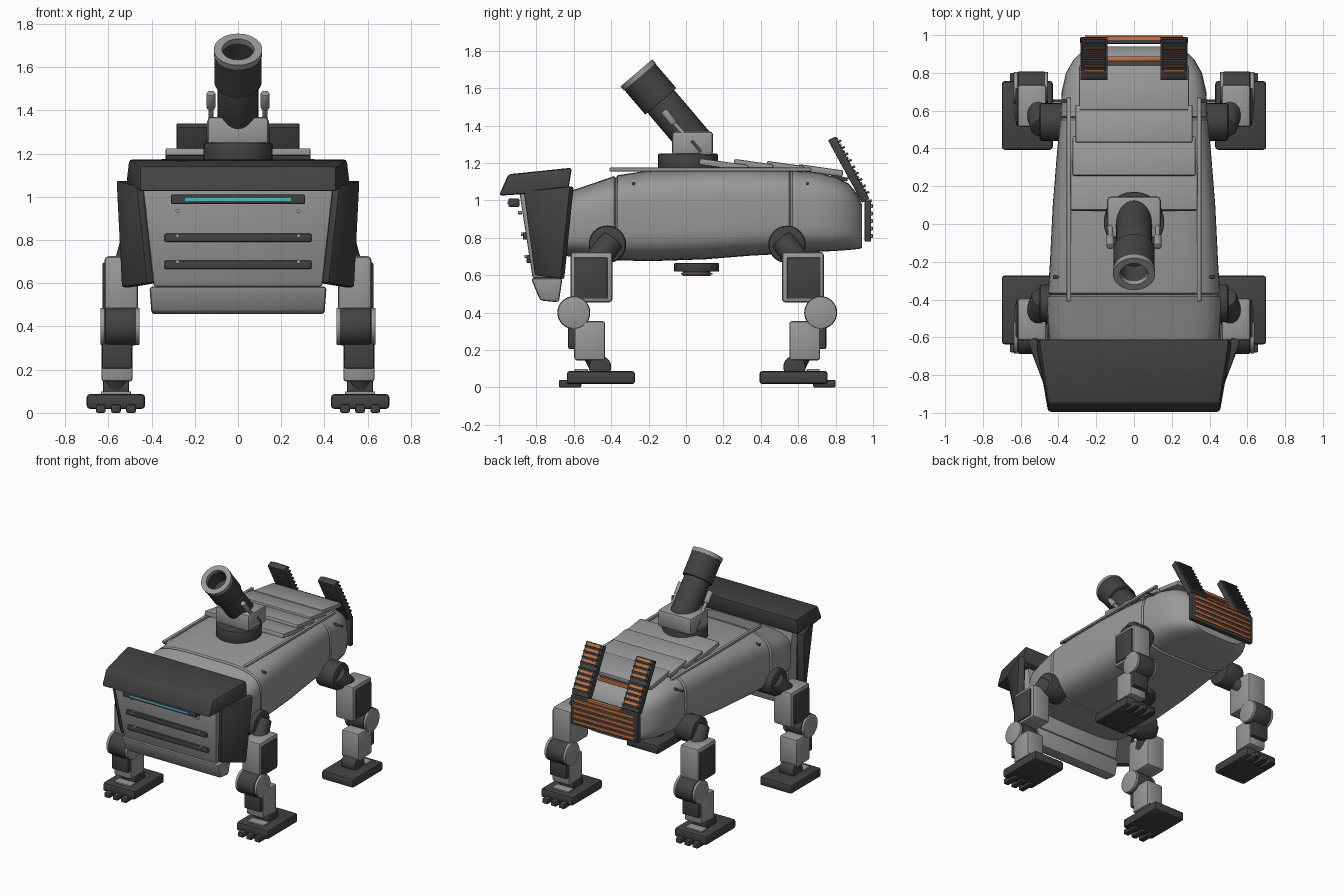
import bpy
import bmesh
from math import cos, sin, pi, copysign
from mathutils import Vector, Matrix

default_cube = bpy.data.objects.get("Cube")
if default_cube:
    bpy.data.objects.remove(default_cube, do_unlink=True)


def material(name, red, green, blue):
    mat = bpy.data.materials.new(name)
    mat.use_nodes = True
    colour = (red, green, blue, 1)
    mat.diffuse_color = colour
    mat.node_tree.nodes["Principled BSDF"].inputs["Base Color"].default_value = colour
    return mat


light = material("light_grey_armour", .32, .32, .32)
dark = material("dark_grey_metal", .055, .055, .055)
orange = material("orange_vent", .62, .17, .05)
cyan = material("cyan_light", .08, .48, .56)


def finish(name, bm, mat, bevel=0, matrix=None):
    """Bevel the sharp edges, smooth the rest and link the object."""
    bmesh.ops.recalc_face_normals(bm, faces=bm.faces)
    if bevel:
        sharp = [e for e in bm.edges if e.is_manifold and e.calc_face_angle(0) > .5]
        bmesh.ops.bevel(bm, geom=sharp, offset=bevel, segments=2, profile=.5,
                        affect='EDGES', clamp_overlap=True)
    if matrix:
        bm.transform(matrix)
    mesh = bpy.data.meshes.new(name)
    for face in bm.faces:
        face.smooth = True
    bm.to_mesh(mesh)
    bm.free()
    mesh.set_sharp_from_angle(angle=.6)
    mesh.materials.append(mat)
    obj = bpy.data.objects.new(name, mesh)
    bpy.context.scene.collection.objects.link(obj)
    return obj


def box(name, centre, size, mat, bevel=.01, tilt=0):
    bm = bmesh.new()
    bmesh.ops.create_cube(bm, size=1)
    bmesh.ops.scale(bm, vec=size, verts=bm.verts)
    return finish(name, bm, mat, bevel, Matrix.Translation(centre) @ Matrix.Rotation(tilt, 4, 'X'))


def hull(name, points, mat, bevel=.01):
    bm = bmesh.new()
    for point in points:
        bm.verts.new(point)
    bmesh.ops.convex_hull(bm, input=bm.verts)
    bmesh.ops.dissolve_limit(bm, angle_limit=.03, verts=bm.verts, edges=bm.edges)
    return finish(name, bm, mat, bevel)


def lathe(name, profile, start, axis, mat, bevel=0, sides=32):
    """Spin (radius, height) points about an axis."""
    bm = bmesh.new()
    verts = [bm.verts.new((r, 0, h)) for r, h in profile]
    edges = [bm.edges.new(pair) for pair in zip(verts, verts[1:])]
    bmesh.ops.spin(bm, geom=verts + edges, cent=(0, 0, 0), axis=(0, 0, 1),
                   angle=2 * pi, steps=sides)
    bmesh.ops.remove_doubles(bm, verts=bm.verts, dist=.0005)
    turn = Vector(axis).to_track_quat('Z', 'Y').to_matrix().to_4x4()
    return finish(name, bm, mat, bevel, Matrix.Translation(start) @ turn)


def rod(name, start, end, radius, mat, bevel=0):
    axis = Vector(end) - Vector(start)
    length = axis.length
    profile = [(0, 0), (radius, 0), (radius, length), (0, length)]
    return lathe(name, profile, start, axis, mat, bevel)


def loft(name, sections, mat, power, count=48):
    """Bridge superellipse sections given as (y, half width, bottom, top)."""
    bm = bmesh.new()
    rings = []
    for y, half, bottom, top in sections:
        ring = []
        for i in range(count):
            c, s = cos(2 * pi * i / count), sin(2 * pi * i / count)
            x = copysign(abs(c) ** (2 / power), c) * half
            z = copysign(abs(s) ** (2 / power), s) * (top - bottom) / 2
            ring.append(bm.verts.new((x, y, z + (top + bottom) / 2)))
        rings.append(ring)
    for a, b in zip(rings, rings[1:]):
        for i in range(count):
            j = (i + 1) % count
            bm.faces.new((a[i], a[j], b[j], b[i]))
    bm.faces.new(rings[0])
    bm.faces.new(rings[-1])
    return finish(name, bm, mat)


SIDES = (("left", 1), ("right", -1))

# Body shell with two seams
loft("body", [
    (-.75, .38, .72, 1), (-.62, .45, .7, 1.05), (-.5, .458, .69, 1.09),
    (-.385, .46, .685, 1.13), (-.375, .445, .7, 1.12), (-.365, .455, .68, 1.135),
    (-.2, .445, .675, 1.16), (.1, .43, .685, 1.175), (.35, .41, .705, 1.175),
    (.55, .392, .715, 1.165), (.56, .38, .73, 1.155), (.57, .39, .717, 1.165),
    (.7, .383, .725, 1.15), (.8, .36, .73, 1.125), (.87, .32, .735, 1.09),
    (.92, .27, .74, 1.03), (.94, .23, .745, .98)], light, 4)

# Overlapping back plates and side rails
for i, (y, z, half, length) in enumerate([(.2, 1.19, .335, .26), (.36, 1.19, .325, .21),
                                          (.53, 1.18, .31, .2), (.72, 1.16, .29, .24)]):
    box(f"back_plate_{i}", (0, y, z), (2 * half, length, .035), light, .008, -.14)
for side, s in SIDES:
    box(f"{side}_rail", (s * .345, .13, 1.165), (.025, 1.08, .02), light, .006)
    for y in (-.28, .65):
        rod(f"{side}_body_bolt", (s * .34, y, 1.09), (s * .43, y, 1.09), .008, dark)

# Head: front panel, chin, visor and flared cheeks
hull("front_panel", [(s * x, y, z) for s in (1, -1) for x, y, z in (
    (.44, -.89, 1.04), (.44, -.66, 1.04), (.39, -.82, .585), (.39, -.66, .585))], light)
hull("chin", [(s * x, y, z) for s in (1, -1) for x, y, z in (
    (.41, -.83, .585), (.41, -.66, .585), (.4, -.78, .465), (.4, -.68, .455))], light, .015)
hull("visor", [(s * x, y, z) for s in (1, -1) for x, y, z in (
    (.455, -1, 1.025), (.455, -.95, 1.14), (.505, -.61, 1.175), (.52, -.63, 1.05))], dark, .015)
for side, s in SIDES:
    outline = [(.47, -.87, 1.05), (.565, -.62, 1.075), (.54, -.67, .58), (.42, -.81, .6)]
    hull(f"{side}_cheek", [(s * (x - d), y + d / 2, z) for x, y, z in outline
                           for d in (0, .045)], dark)


def panel_y(z):
    return -.89 + (1.02 - z) * .155


# Front bars, light strip and rivets
for name, z in (("upper_bar", .81), ("lower_bar", .685)):
    box(name, (0, panel_y(z), z), (.68, .03, .04), dark, .008)
box("light_bar", (0, -.92, .988), (.62, .06, .045), dark, .008)
box("light_strip", (0, -.951, .988), (.49, .006, .014), cyan, 0)
for side, s in SIDES:
    for z in (.935, .82, .7):
        y = panel_y(z)
        rod(f"{side}_rivet", (s * .28, y, z), (s * .28, y - .022, z), .009, light)

# Turret
rod("turret_base", (0, .01, 1.15), (0, .01, 1.25), .16, dark, .008)
box("turret_housing", (0, .035, 1.305), (.285, .22, .13), light, .02)
aim = Vector((0, -.65, .76)).normalized()
sleeve_start = Vector((0, -.135, 1.53))
rod("barrel", (0, .06, 1.3), sleeve_start, .094, dark, .005)
lathe("barrel_sleeve", [(0, 0), (.109, 0), (.109, .18), (.075, .18), (.075, .05), (0, .05)],
      sleeve_start, aim, dark)
lathe("muzzle_ring", [(.074, .172), (.112, .172), (.112, .2), (.074, .2), (.074, .172)],
      sleeve_start, aim, light)
for side, s in SIDES:
    x = s * .125
    rod(f"{side}_piston", (x, .07, 1.27), (x, -.09, 1.44), .012, light)
    rod(f"{side}_piston_head", (x, -.065, 1.41), (x, -.12, 1.48), .02, light, .005)
    rod(f"{side}_piston_mount", (x, .08, 1.26), (x, .03, 1.32), .02, dark)

# Belly sensor
for name, low, high, radius, mat in (("belly_disc", .62, .665, .12, dark),
                                     ("belly_vent", .603, .613, .085, orange),
                                     ("belly_core", .595, .63, .075, dark)):
    rod(name, (0, .057, low), (0, .057, high), radius, mat, .004)

# Rear radiator: two leaning fins above a vented panel
lean = .5
along = Vector((0, -sin(lean), cos(lean)))
outward = Vector((0, cos(lean), sin(lean)))
for side, s in SIDES:
    middle = Vector((s * .212, .87, 1.165))
    box(f"{side}_fin", middle, (.145, .045, .38), dark, .006, lean)
    for i in range(9):
        spot = middle + along * (i - 4) * .039
        box(f"{side}_fin_rib", spot + outward * .024, (.13, .03, .012), dark, 0, lean)
        if i != 4:
            box(f"{side}_fin_vent", spot + along * .018 + outward * .023,
                (.11, .012, .016), orange, 0, lean)
box("radiator_panel", (0, .972, .89), (.57, .036, .22), dark, .006)
for i in range(5):
    box("radiator_vent", (0, .991, .81 + i * .04), (.52, .016, .02), orange, .003)
box("radiator_top_vent", (0, .985, .998), (.28, .02, .012), orange, 0)
box("fin_crossbar", (0, .875, 1.125), (.29, .025, .02), orange, .003)
box("fin_bridge", (0, .82, 1.12), (.28, .09, .02), dark, .003, -.2)

# Four legs, mirrored in both directions
MIDDLE = .06
for end, e in (("front", 1), ("rear", -1)):
    for side, s in SIDES:
        leg = f"{end}_{side}"

        def at(x, y, z):
            return (s * x, MIDDLE + e * (y - MIDDLE), z)

        rod(f"{leg}_hip", at(.34, -.42, .765), at(.5, -.42, .765), .1, dark, .015)
        rod(f"{leg}_hip_strut", at(.48, -.39, .79), at(.52, -.51, .64), .065, dark, .01)
        box(f"{leg}_thigh", at(.54, -.505, .59), (.155, .225, .27), light, .018)
        box(f"{leg}_thigh_panel", at(.617, -.51, .585), (.02, .18, .22), dark, .006)
        rod(f"{leg}_knee", at(.47, -.6, .4), at(.615, -.6, .4), .088, dark, .008)
        for x in (.455, .615):
            rod(f"{leg}_knee_cap", at(x, -.6, .4), at(x + .022, -.6, .4), .086, light, .006)
        box(f"{leg}_shin", at(.56, -.515, .25), (.145, .165, .21), light, .014)
        box(f"{leg}_shin_guard", at(.56, -.605, .28), (.14, .05, .15), dark, .01)
        rod(f"{leg}_ankle_strut", at(.565, -.5, .18), at(.565, -.45, .08), .052, dark)
        rod(f"{leg}_ankle", at(.505, -.46, .11), at(.625, -.46, .11), .06, dark, .008)
        box(f"{leg}_foot", at(.565, -.455, .053), (.27, .365, .07), dark, .016)
        box(f"{leg}_foot_plate", at(.565, -.56, .092), (.14, .07, .014), light, .004)
        for x in (.495, .565, .635):
            box(f"{leg}_toe", at(x, -.62, .02), (.045, .12, .04), dark, .008)
